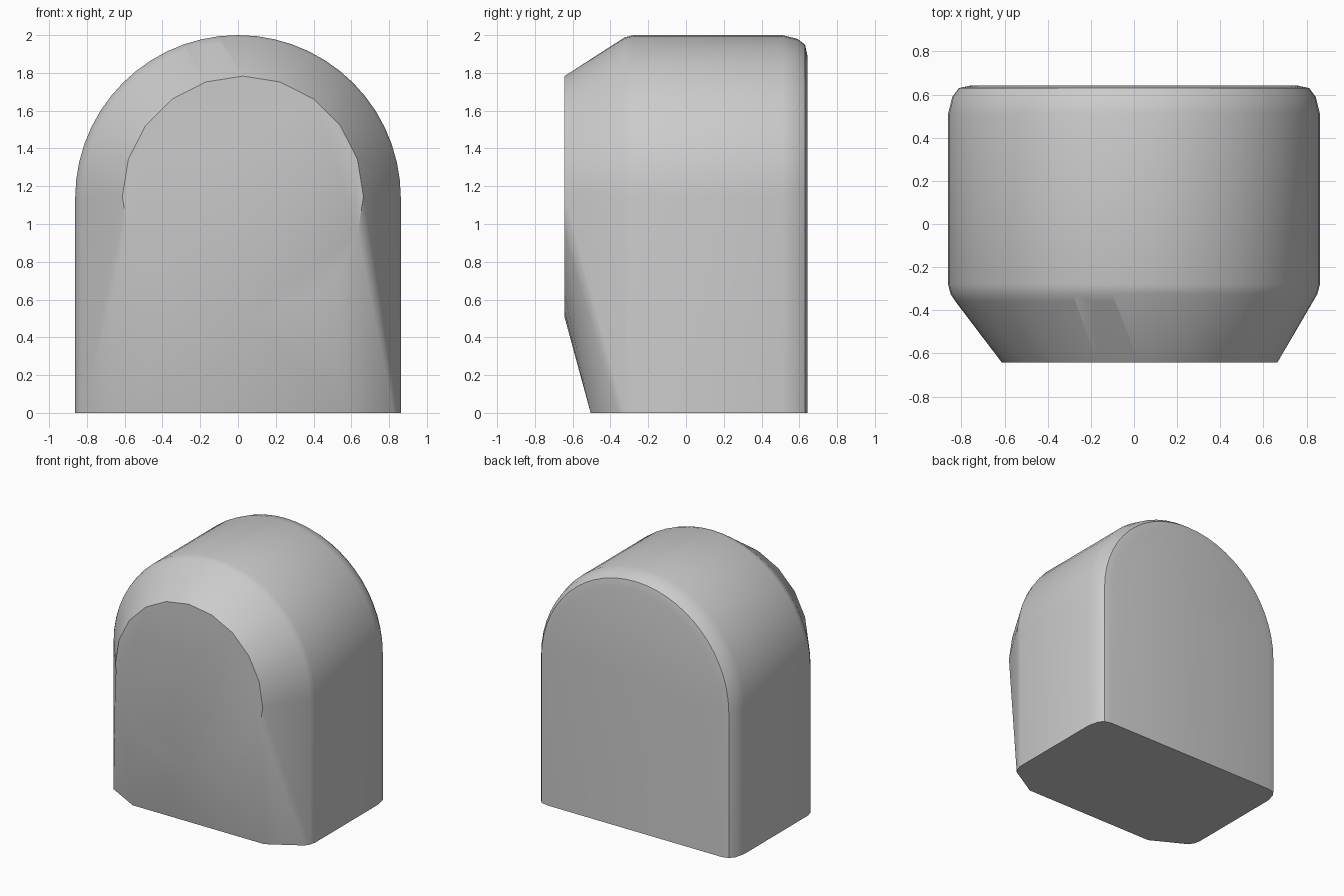
import bpy
import bmesh
from math import cos, sin, pi, radians

cube = bpy.data.objects.get("Cube")
if cube:
    bpy.data.objects.remove(cube)

HALF_WIDTH = 0.862
ARCH_CENTRE = 1.138
ARCH_STEPS = 28


def arch(y, inset):
    """Arched doorway outline at depth y, shrunk by inset."""
    r = HALF_WIDTH - inset
    points = [(r, y, 0), (-r, y, 0)]
    for i in range(ARCH_STEPS + 1):
        a = pi * i / ARCH_STEPS
        points.append((r * cos(a), y, ARCH_CENTRE + r * sin(a)))
    return points


def disc(y, x, z, r, sides):
    """Round outline at depth y."""
    return [(x + r * cos(2 * pi * i / sides), y, z + r * sin(2 * pi * i / sides))
            for i in range(sides)]


# Body: arched sections with rounded ends, tapering to a flat round face
sections = [(-0.36, 0.035), (-0.325, 0.012), (-0.28, 0),
            (0.51, 0), (0.59, 0.02), (0.63, 0.05), (0.643, 0.11)]
points = [p for y, inset in sections for p in arch(y, inset)]
points += disc(-0.643, 0.026, 1.145, 0.638, 20)
# Front lower lip
points += [(-0.56, -0.505, 0), (0.58, -0.505, 0)]

bm = bmesh.new()
for p in points:
    bm.verts.new(p)
hull = bmesh.ops.convex_hull(bm, input=bm.verts)
spare = [v for v in bm.verts if not v.link_faces]
bmesh.ops.delete(bm, geom=spare, context='VERTS')
bmesh.ops.dissolve_limit(bm, angle_limit=radians(0.5), verts=bm.verts, edges=bm.edges)
bmesh.ops.recalc_face_normals(bm, faces=bm.faces)

mesh = bpy.data.meshes.new("arched_body")
bm.to_mesh(mesh)
bm.free()
body = bpy.data.objects.new("arched_body", mesh)
bpy.context.collection.objects.link(body)

# Plain grey finish
grey = bpy.data.materials.new("light_grey")
grey.use_nodes = True
colour = (0.6, 0.6, 0.6, 1)
grey.diffuse_color = colour
grey.node_tree.nodes["Principled BSDF"].inputs["Base Color"].default_value = colour
mesh.materials.append(grey)

bpy.ops.object.select_all(action='DESELECT')
body.select_set(True)
bpy.context.view_layer.objects.active = body
bpy.ops.object.shade_smooth_by_angle(angle=radians(30))
